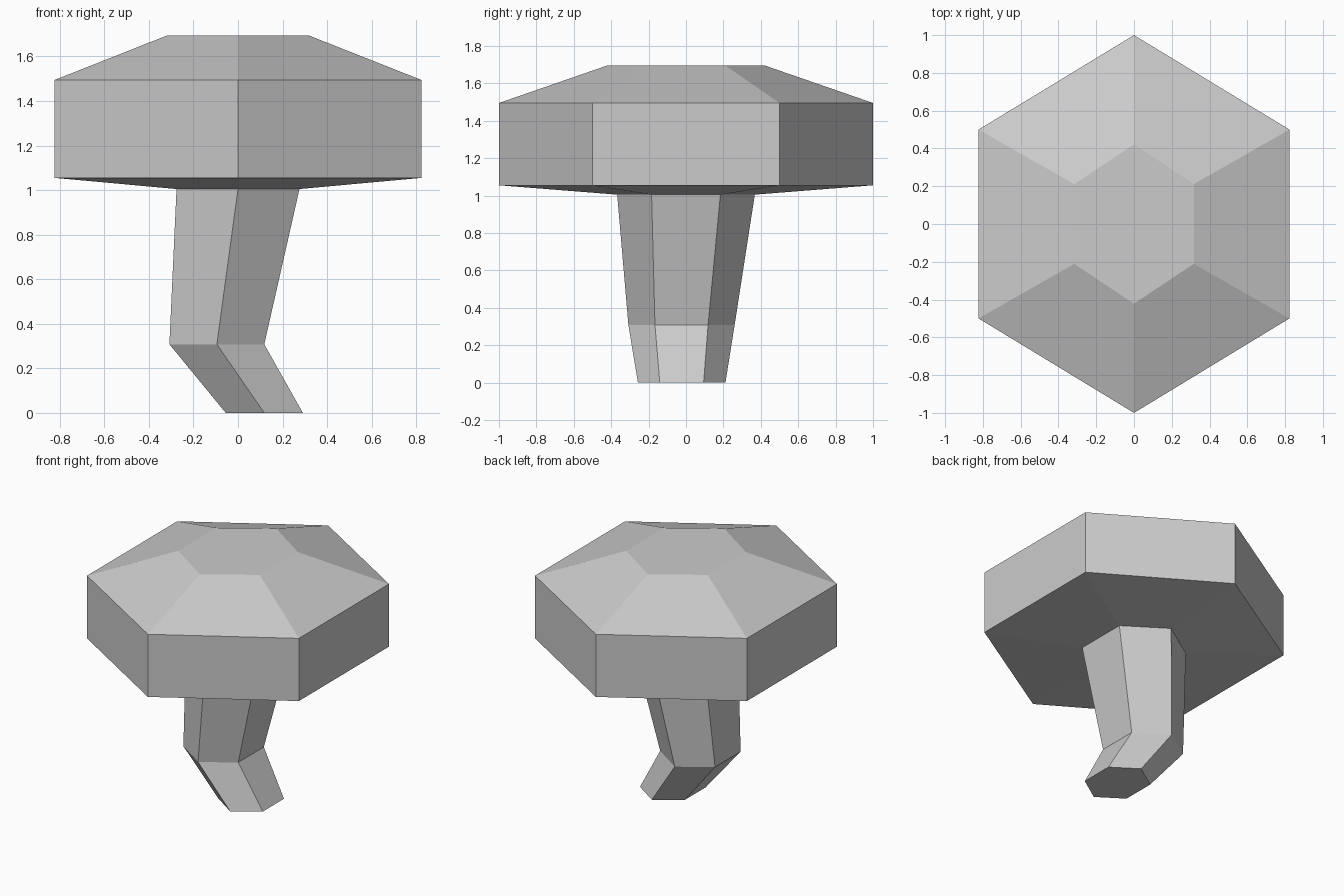
import bpy
import bmesh
from math import sin, cos, pi

cube = bpy.data.objects.get("Cube")
if cube:
    bpy.data.objects.remove(cube, do_unlink=True)

grey = bpy.data.materials.new("plain grey")
grey.use_nodes = True
colour = (0.6, 0.6, 0.6, 1)
grey.diffuse_color = colour
grey.node_tree.nodes["Principled BSDF"].inputs["Base Color"].default_value = colour

SIDES = 6


def loft(name, rings, cap_start=False, cap_end=False):
    """Join hexagonal rings (centre x, centre y, z, radius, x scale), bottom to top."""
    bm = bmesh.new()
    loops = []
    for cx, cy, z, r, sx in rings:
        angles = [pi / 2 + 2 * pi * i / SIDES for i in range(SIDES)]
        loops.append([bm.verts.new((cx + r * sx * cos(a), cy + r * sin(a), z)) for a in angles])
    for low, high in zip(loops, loops[1:]):
        for i in range(SIDES):
            j = (i + 1) % SIDES
            bm.faces.new((low[i], low[j], high[j], high[i]))
    if cap_start:
        bm.faces.new(loops[0][::-1])
    if cap_end:
        bm.faces.new(loops[-1])
    mesh = bpy.data.meshes.new(name)
    bm.to_mesh(mesh)
    bm.free()
    mesh.materials.append(grey)
    obj = bpy.data.objects.new(name, mesh)
    bpy.context.collection.objects.link(obj)
    return obj


# Bent stem, open where it meets the cap
loft("mushroom_stem", [
    (0.118, -0.023, 0, 0.234, 0.855),
    (-0.095, -0.024, 0.308, 0.284, 0.866),
    (0, 0, 1.005, 0.368, 0.866),
], cap_start=True)

# Broad cap: underside, rim wall, sloping crown and flat top
loft("mushroom_cap", [
    (0, 0, 1.005, 0.368, 0.866),
    (0, 0, 1.055, 1, 0.95),
    (0, 0, 1.495, 1, 0.95),
    (0, 0, 1.695, 0.422, 0.866),
], cap_end=True)
